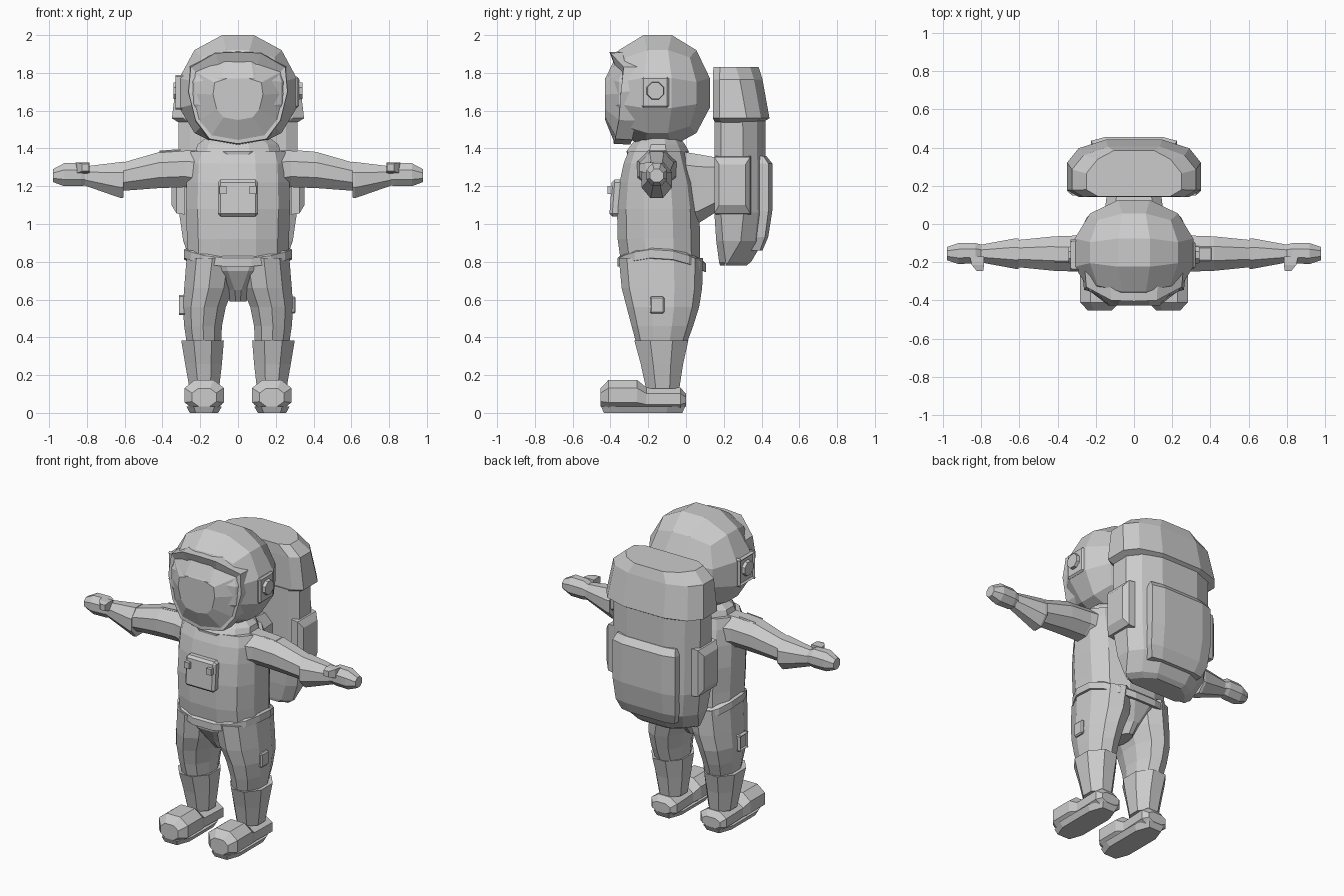
import bpy, bmesh, math
from mathutils import Vector

mat = bpy.data.materials.new("suit_grey")
mat.diffuse_color = (0.6, 0.6, 0.6, 1)


def finish(name, bm):
    bmesh.ops.recalc_face_normals(bm, faces=bm.faces)
    me = bpy.data.meshes.new(name)
    bm.to_mesh(me)
    bm.free()
    me.materials.append(mat)
    ob = bpy.data.objects.new(name, me)
    bpy.context.collection.objects.link(ob)
    return ob


def skin(name, rings, caps=(True, True)):
    """Bridge equal-length closed rings of points."""
    bm = bmesh.new()
    vs = [[bm.verts.new(p) for p in r] for r in rings]
    n = len(vs[0])
    for a, b in zip(vs, vs[1:]):
        for i in range(n):
            j = (i + 1) % n
            bm.faces.new((a[i], a[j], b[j], b[i]))
    if caps[0]:
        bm.faces.new(vs[0])
    if caps[1]:
        bm.faces.new(vs[-1])
    return finish(name, bm)


def loft(name, axis, sections, n=8, power=1.0, s=1):
    """Sections are (t, u0, u1, v0, v1): rounded outlines along an axis."""
    rings = []
    top = math.cos(math.pi / n) ** power
    for t, u0, u1, v0, v1 in sections:
        ring = []
        for i in range(n):
            a = 2 * math.pi * (i + 0.5) / n
            c, d = (math.copysign(abs(f) ** power, f) / top for f in (math.cos(a), math.sin(a)))
            u = (u0 + u1) / 2 + (u1 - u0) / 2 * c
            v = (v0 + v1) / 2 + (v1 - v0) / 2 * d
            p = {'x': (t, u, v), 'y': (u, t, v), 'z': (u, v, t)}[axis]
            ring.append((p[0] * s, p[1], p[2]))
        rings.append(ring)
    return skin(name, rings)


def box(name, x, y, z, bevel=0.0, s=1):
    bm = bmesh.new()
    bmesh.ops.create_cube(bm, size=1)
    for v in bm.verts:
        v.co = [s * (sum(x) / 2 + v.co.x * (x[1] - x[0])),
                sum(y) / 2 + v.co.y * (y[1] - y[0]),
                sum(z) / 2 + v.co.z * (z[1] - z[0])]
    if bevel:
        bmesh.ops.bevel(bm, geom=bm.edges[:], offset=bevel, segments=1, affect='EDGES')
    return finish(name, bm)


# Helmet: cube sphere with three faces per side
bm = bmesh.new()
bmesh.ops.create_cube(bm, size=2)
bmesh.ops.subdivide_edges(bm, edges=bm.edges[:], cuts=2, use_grid_fill=True)
for v in bm.verts:
    d = Vector([math.tan(f * math.pi / 4) for f in v.co]).normalized()
    v.co = (d.x * 0.332, -0.15 + d.y * 0.295, 1.69 + d.z * (0.332 if d.z > 0 else 0.30))
finish("helmet", bm)


# Visor rim and bulging glass, as (x, z, y) half outlines
def mirrored(half):
    pts = half + [(-x, z, y) for x, z, y in half[-2:0:-1]]
    return [(x, y, z) for x, z, y in pts]


crest = mirrored([(0, 1.91, -.405), (.12, 1.905, -.40), (.25, 1.83, -.33), (.262, 1.70, -.345),
                  (.225, 1.55, -.355), (.15, 1.45, -.375), (0, 1.425, -.385)])
inner = mirrored([(0, 1.845, -.38), (.105, 1.845, -.378), (.225, 1.805, -.335), (.24, 1.69, -.345),
                  (.205, 1.55, -.355), (.14, 1.47, -.375), (0, 1.445, -.385)])
outer = [(x * 1.03, y + 0.09, 1.67 + (z - 1.67) * 1.02) for x, y, z in crest]
skin("visor_rim", [outer, crest, inner], (False, False))
skin("visor_glass", [inner, [(x * .55, -.428, 1.68 + (z - 1.68) * .55) for x, y, z in inner]],
     (False, True))

# Neck collar
loft("collar", 'z', [(1.36, -.20, .20, -.31, .0), (1.385, -.225, .225, -.315, .015),
                     (1.42, -.215, .215, -.29, -.005), (1.455, -.17, .17, -.26, -.03)], n=12)

# Torso, belt and pelvis
loft("torso", 'z', [(.80, -.27, .27, -.345, .075), (.92, -.27, .27, -.362, .075),
                    (1.08, -.275, .275, -.365, .07), (1.22, -.272, .272, -.352, .05),
                    (1.32, -.268, .268, -.33, .02), (1.385, -.25, .25, -.305, .0)],
     n=12, power=.8)
belt = loft("belt", 'z', [(.785, -.265, .265, -.34, .08), (.79, -.285, .285, -.362, .105),
                          (.835, -.285, .285, -.362, .105), (.845, -.265, .265, -.34, .08)],
            n=16, power=.85)
for v in belt.data.vertices:
    v.co.z += 0.03 - 1.1 * (v.co.y + 0.13) ** 2 - 0.06 * (v.co.y + 0.13)
loft("pelvis", 'z', [(.82, -.27, .27, -.345, .08), (.75, -.20, .20, -.335, .075),
                     (.65, -.065, .065, -.27, .02), (.59, -.045, .045, -.22, -.03)], n=12)

# Chest control box, with two buttons
chest = box("chest_box", (-.107, .107), (-.405, -.33), (1.04, 1.235), .015)
for v in chest.data.vertices:
    if v.co.z > 1.2 and v.co.y < -.36:
        v.co.y += .012
for s in (1, -1):
    box("chest_button", (.062, .097), (-.416, -.39), (1.16, 1.2), s=s)

for s in (1, -1):
    # Ear piece on the helmet
    box("ear_box", (.27, .322), (-.235, -.09), (1.615, 1.78), .01, s)
    loft("ear_disc", 'x', [(.31, -.21, -.115, 1.657, 1.753), (.342, -.205, -.12, 1.662, 1.748)], s=s)

    # Arm, forearm cuff, hand and thumb
    loft("upper_arm", 'x', [(.18, -.27, -.04, 1.17, 1.39), (.28, -.25, -.06, 1.195, 1.388),
                            (.42, -.245, -.065, 1.19, 1.38), (.62, -.225, -.085, 1.175, 1.322)], s=s)
    loft("forearm", 'x', [(.605, -.235, -.075, 1.14, 1.33), (.62, -.235, -.075, 1.137, 1.328),
                          (.81, -.20, -.11, 1.203, 1.305)], s=s)
    loft("hand", 'x', [(.79, -.195, -.11, 1.208, 1.30), (.83, -.205, -.10, 1.2, 1.322),
                       (.92, -.21, -.10, 1.2, 1.322), (.98, -.19, -.12, 1.222, 1.29)], s=s)
    loft("thumb", 'y', [(-.17, .785, .86, 1.265, 1.325), (-.215, .785, .85, 1.27, 1.325),
                        (-.245, .79, .825, 1.28, 1.318)], n=4, power=.3, s=s)
    pad = box("shoulder_pad", (.31, .41), (-.195, -.12), (1.35, 1.39), .006, s)
    for v in pad.data.vertices:
        v.co.z -= .07 * (abs(v.co.x) - .31)

    # Leg and shin guard
    loft("thigh", 'z', [(.82, .0, .272, -.345, .08), (.66, .025, .285, -.33, .075),
                        (.56, .065, .292, -.305, .06), (.46, .085, .285, -.28, .03),
                        (.36, .09, .27, -.255, -.005)], n=10, s=s)
    loft("shin", 'z', [(.378, .09, .28, -.255, -.005), (.382, .075, .30, -.273, .012),
                       (.26, .085, .28, -.24, -.015), (.13, .10, .257, -.212, -.035)], n=8, s=s)
    box("thigh_pocket", (.26, .305), (-.19, -.115), (.525, .617), .008, s)

    # Boot: heel, rounded toe and sole
    loft("boot", 'y', [(.0, .115, .245, .035, .10), (-.03, .085, .27, .012, .135),
                       (-.21, .095, .265, .012, .135), (-.26, .075, .283, .012, .175),
                       (-.41, .075, .283, .012, .175), (-.452, .115, .243, .035, .13)],
         n=8, power=.85, s=s)
    loft("sole", 'z', [(0, .105, .255, -.435, -.02), (.035, .085, .273, -.45, -.003)],
         n=8, power=.6, s=s)


# Backpack: body, lid, rear pocket and side pouches
def pack(name, sections):
    """Sections are (z, half width, front y, back y)."""
    rings = []
    for z, w, f, b in sections:
        half = [(w - .06, f), (w, f + .035), (w, b - .12), (w - .06, b - .045), (w * .42, b)]
        rings.append([(x, y, z) for x, y in half] + [(-x, y, z) for x, y in half[::-1]])
    skin(name, rings)


pack("backpack_body", [(.78, .22, .18, .32), (.80, .25, .175, .345), (.91, .29, .16, .41),
                       (1.06, .312, .15, .425), (1.56, .315, .15, .42)])
pack("backpack_lid", [(1.535, .31, .155, .40), (1.56, .35, .142, .442), (1.765, .325, .142, .405),
                      (1.83, .25, .145, .385)])
loft("backpack_pocket", 'z', [(.86, -.19, .19, .33, .405), (.93, -.215, .215, .34, .435),
                              (1.07, -.225, .225, .34, .457), (1.32, -.225, .225, .34, .457),
                              (1.36, -.21, .21, .34, .425)], n=8, power=.5)
for s in (1, -1):
    loft("backpack_pouch", 'x', [(.28, .15, .345, 1.05, 1.36), (.325, .15, .34, 1.055, 1.355),
                                 (.352, .175, .315, 1.10, 1.315)], n=4, power=.3, s=s)

# Mount joining the torso and backpack
loft("backpack_mount", 'y', [(-.03, -.17, .17, 1.0, 1.385), (.06, -.155, .155, 1.0, 1.37),
                             (.17, -.14, .14, 1.07, 1.35)], n=8, power=.5)
